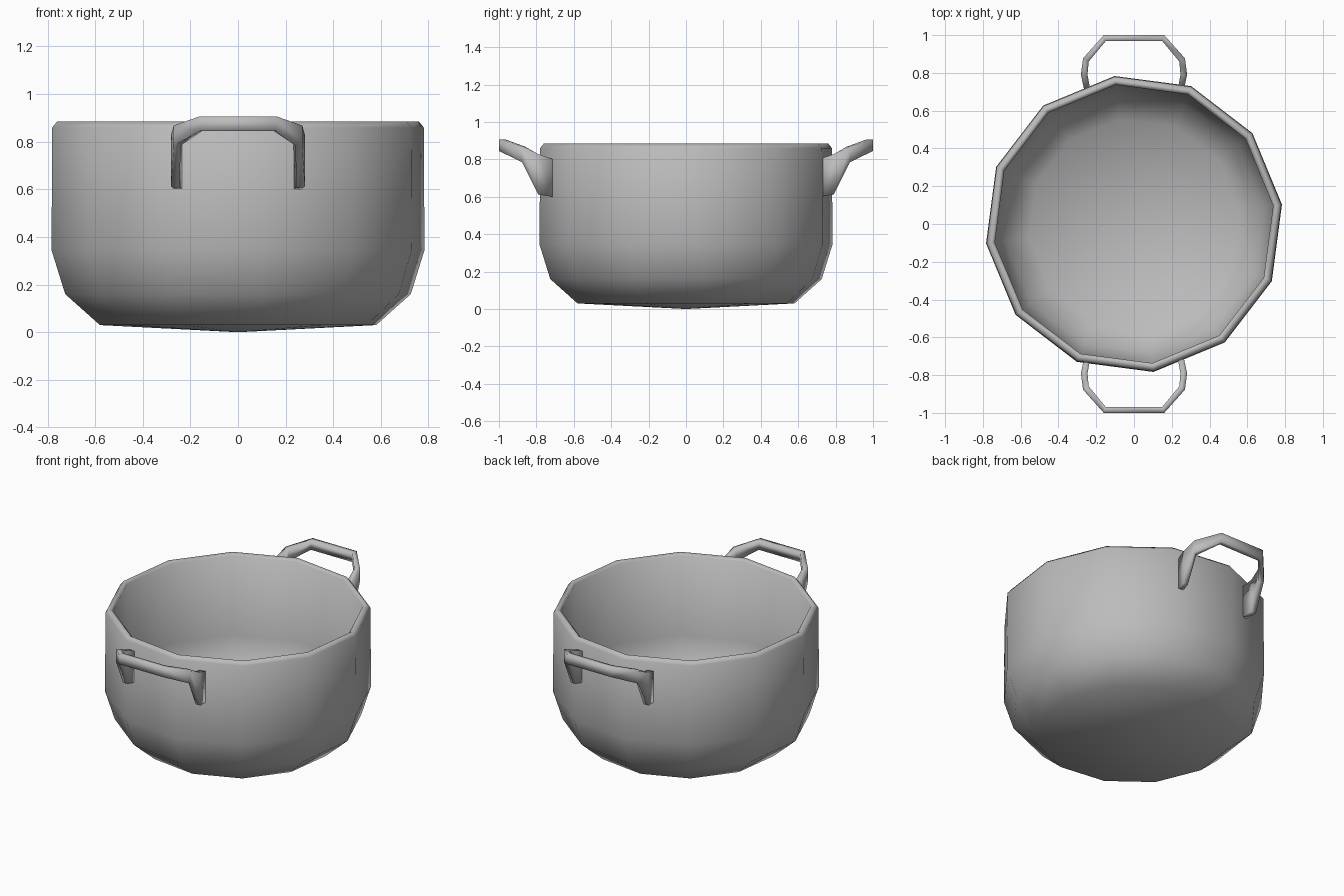
import bpy
import bmesh
from math import sin, cos, radians

cube = bpy.data.objects.get("Cube")
if cube:
    bpy.data.objects.remove(cube, do_unlink=True)

GREY = (0.50, 0.50, 0.50, 1)
metal = bpy.data.materials.new("grey metal")
metal.use_nodes = True
metal.diffuse_color = GREY
metal.node_tree.nodes["Principled BSDF"].inputs["Base Color"].default_value = GREY


def add_object(name, bm):
    bmesh.ops.recalc_face_normals(bm, faces=bm.faces)
    for face in bm.faces:
        face.smooth = True
    mesh = bpy.data.meshes.new(name)
    bm.to_mesh(mesh)
    bm.free()
    mesh.materials.append(metal)
    obj = bpy.data.objects.new(name, mesh)
    bpy.context.collection.objects.link(obj)
    return obj


def bridge(bm, a, b):
    """Quads between two closed rings of equal length."""
    for i in range(len(a)):
        j = (i + 1) % len(a)
        bm.faces.new((a[i], a[j], b[j], b[i]))


# Pot: twelve-sided turned shell, outside up over the rim and down inside
SIDES = 12
profile = [(0.585, 0.03), (0.732, 0.16), (0.79, 0.345), (0.787, 0.86),
           (0.766, 0.885), (0.743, 0.87), (0.745, 0.35), (0.69, 0.185), (0.56, 0.07)]
angles = [radians(7.5 + 360 * i / SIDES) for i in range(SIDES)]
bm = bmesh.new()
rings = [[bm.verts.new((r * cos(a), r * sin(a), z)) for a in angles] for r, z in profile]
for lower, upper in zip(rings, rings[1:]):
    bridge(bm, lower, upper)
for ring, z in ((rings[0], 0.0), (rings[-1], 0.04)):
    centre = bm.verts.new((0, 0, z))
    for i in range(SIDES):
        bm.faces.new((ring[i], ring[(i + 1) % SIDES], centre))
add_object("pot_body", bm)

# Handles: flat strap, half a loop of (outer xy, inner xy, top z, bottom z)
half = [((0.265, 0.715), (0.232, 0.715), 0.803, 0.60),
        ((0.281, 0.79), (0.246, 0.79), 0.828, 0.612),
        ((0.27, 0.877), (0.24, 0.86), 0.868, 0.785),
        ((0.16, 1.0), (0.15, 0.968), 0.907, 0.845)]
stations = [(1, s) for s in half] + [(-1, s) for s in reversed(half)]
for name, side in (("front_handle", -1), ("back_handle", 1)):
    bm = bmesh.new()
    loops = []
    for m, (outer, inner, top, bottom) in stations:
        corners = ((outer, bottom), (outer, top), (inner, top), (inner, bottom))
        loops.append([bm.verts.new((m * x, side * y, z)) for (x, y), z in corners])
    for a, b in zip(loops, loops[1:]):
        bridge(bm, a, b)
    bm.faces.new(loops[0])
    bm.faces.new(loops[-1])
    add_object(name, bm)
